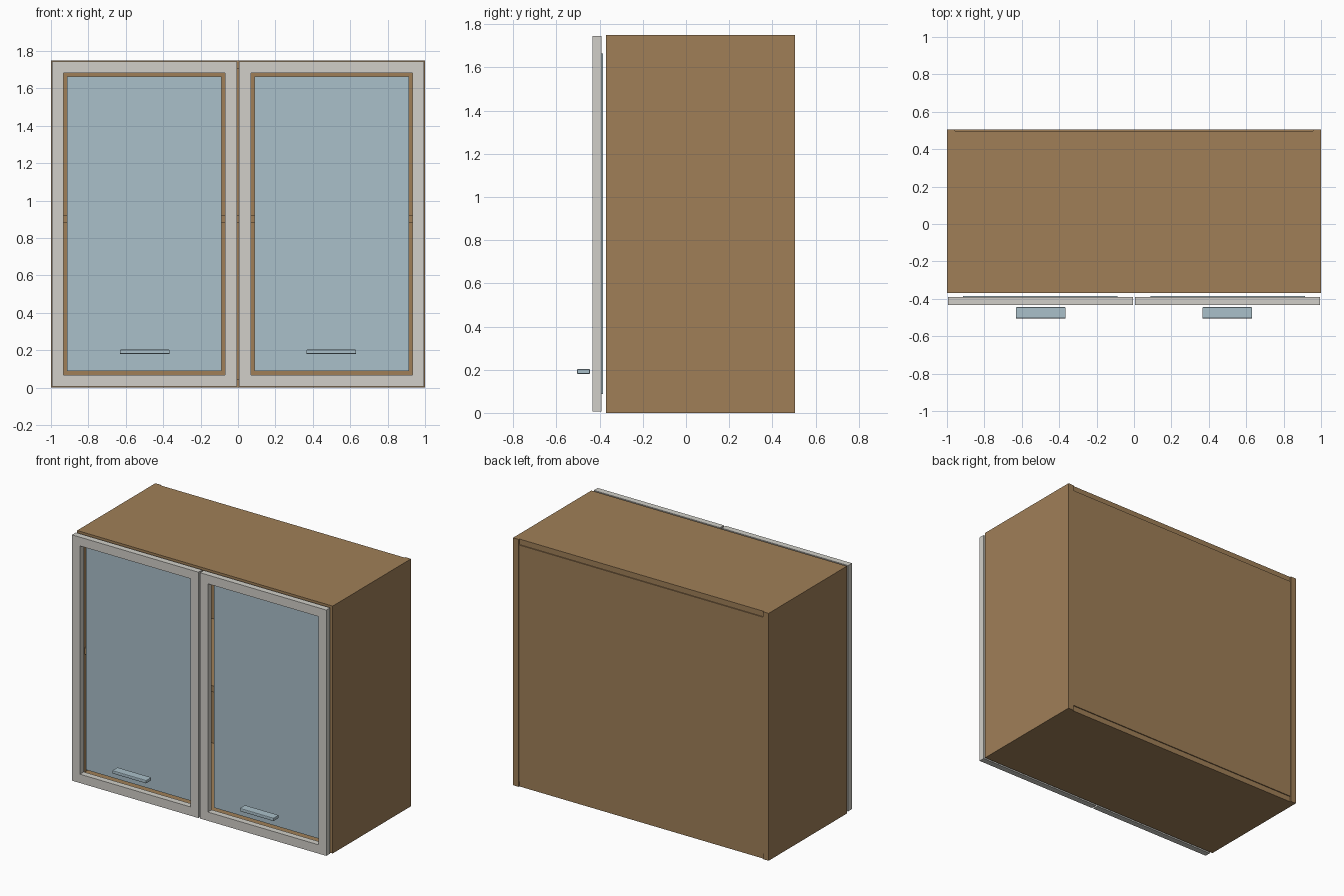
import bpy
import bmesh
from mathutils import Vector

cube = bpy.data.objects.get("Cube")
if cube:
    bpy.data.objects.remove(cube, do_unlink=True)


def material(name, srgb):
    colour = [(c / 255) ** 2.2 for c in srgb] + [1.0]
    mat = bpy.data.materials.new(name)
    mat.use_nodes = True
    mat.diffuse_color = colour
    mat.node_tree.nodes["Principled BSDF"].inputs["Base Color"].default_value = colour
    return mat


WOOD = material("brown wood", (158, 126, 88))
FRAME = material("pale grey frame", (208, 206, 199))
GLASS = material("blue grey glass", (168, 190, 200))


def finish(name, bm, mat):
    bmesh.ops.recalc_face_normals(bm, faces=bm.faces)
    mesh = bpy.data.meshes.new(name)
    bm.to_mesh(mesh)
    bm.free()
    mesh.materials.append(mat)
    obj = bpy.data.objects.new(name, mesh)
    bpy.context.collection.objects.link(obj)
    return obj


def box_mesh(x, y, z):
    """Box spanning three (low, high) ranges."""
    bm = bmesh.new()
    bmesh.ops.create_cube(bm, size=1)
    for v in bm.verts:
        v.co = Vector([(a + b) / 2 + c * (b - a)
                       for c, (a, b) in zip(v.co, (x, y, z))])
    return bm


def box(name, x, y, z, mat):
    return finish(name, box_mesh(x, y, z), mat)


def door_frame(name, x, y, z, rail, mat):
    """Slab with a rectangular opening cut through it."""
    bm = box_mesh(x, y, z)
    bm.normal_update()
    panels = [f for f in bm.faces if abs(f.normal.y) > 0.9]
    bmesh.ops.inset_individual(bm, faces=panels, thickness=rail)
    rims = [e for f in panels for e in f.edges]
    bmesh.ops.delete(bm, geom=panels, context="FACES_ONLY")
    bmesh.ops.bridge_loops(bm, edges=rims)
    return finish(name, bm, mat)


HEIGHT = 1.75
BOARD = 0.044
INNER = 1 - BOARD
FRONT, BACK = -0.37, 0.505

# Carcass boards
box("bottom_panel", (-INNER, INNER), (FRONT, BACK - 0.008), (0, BOARD), WOOD)
box("top_panel", (-INNER, INNER), (FRONT, BACK - 0.008), (HEIGHT - BOARD, HEIGHT), WOOD)
box("back_panel", (-INNER, INNER), (BACK - 0.02, BACK - 0.001),
    (BOARD - 0.005, HEIGHT - BOARD + 0.005), WOOD)
box("shelf", (-INNER, INNER), (FRONT + 0.02, BACK - 0.02), (0.88, 0.924), WOOD)

# Side board, door, pane and handle for each half
for side, s in (("left", 1), ("right", -1)):
    def span(a, b):
        return tuple(sorted((s * a, s * b)))

    box(side + "_side_panel", span(INNER, 1), (FRONT, BACK), (0, HEIGHT), WOOD)
    door_frame(side + "_door_frame", span(0.006, 0.995), (-0.434, -0.391),
               (0.006, HEIGHT - 0.005), 0.088, FRAME)
    box(side + "_door_pane", span(0.087, 0.914), (-0.3915, -0.385),
        (0.088, 1.664), GLASS)
    handle = box(side + "_handle", span(0.365, 0.632), (-0.505, -0.445),
                 (0.18, 0.203), GLASS)
    bevel = handle.modifiers.new("soft edges", "BEVEL")
    bevel.width = 0.005
    bevel.segments = 2
